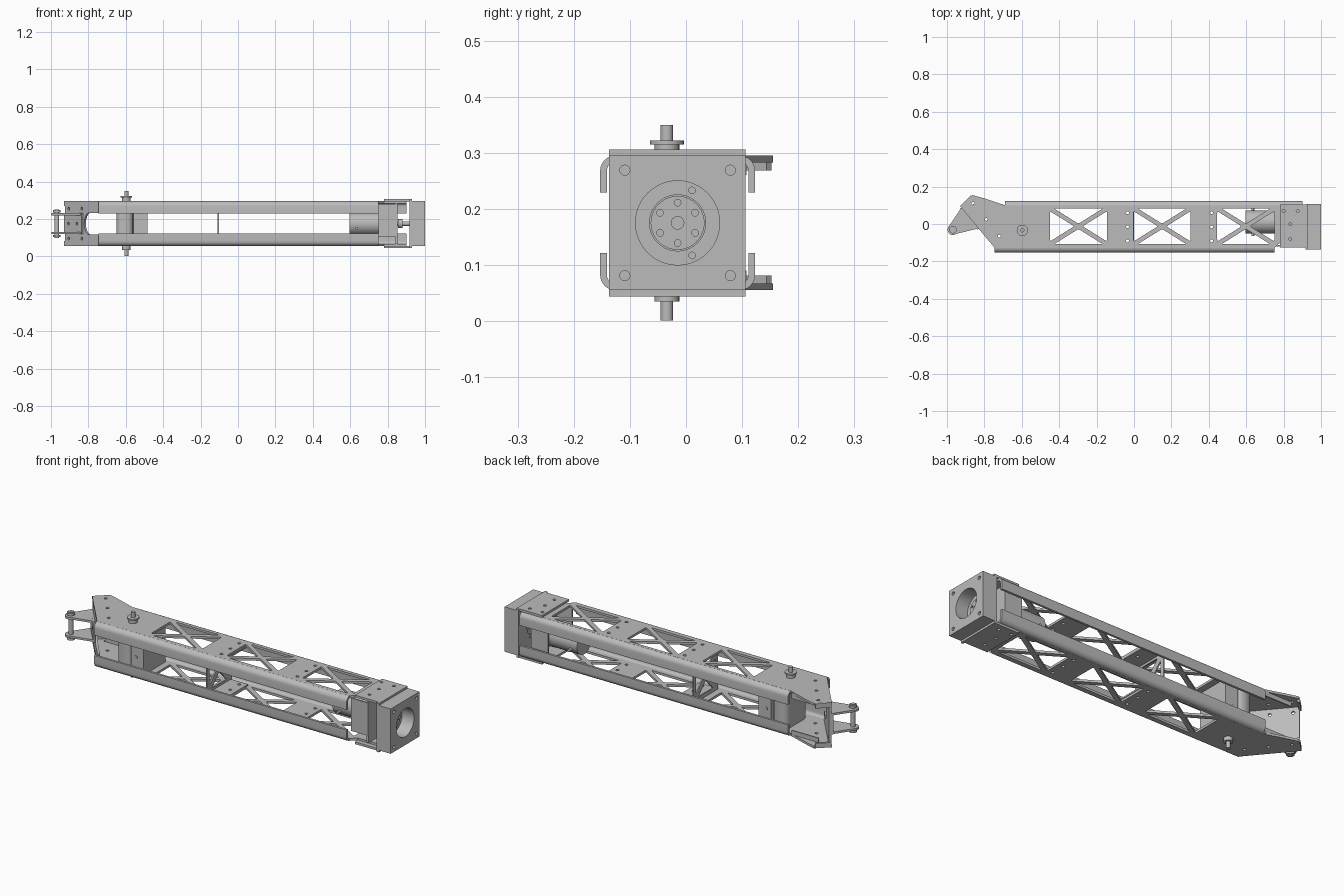
import bpy, bmesh
from math import sin, cos, pi, hypot, radians
from mathutils import Vector, Matrix

cube = bpy.data.objects.get("Cube")
if cube:
    bpy.data.objects.remove(cube)

grey = bpy.data.materials.new("machined_grey")
grey.use_nodes = True
grey.diffuse_color = (0.5, 0.5, 0.5, 1)
grey.node_tree.nodes["Principled BSDF"].inputs["Base Color"].default_value = (0.5, 0.5, 0.5, 1)

X, Y, Z = Vector((1, 0, 0)), Vector((0, 1, 0)), Vector((0, 0, 1))
MID = 0.175      # mid height
CY = -0.015      # centre line in y
T = 0.012        # sheet thickness
TOP = 0.12       # half height of the frame


def finish(name, mesh):
    mesh.materials.clear()
    mesh.materials.append(grey)
    ob = bpy.data.objects.new(name, mesh)
    bpy.context.collection.objects.link(ob)
    bpy.ops.object.select_all(action='DESELECT')
    ob.select_set(True)
    bpy.context.view_layer.objects.active = ob
    bpy.ops.object.shade_smooth_by_angle(angle=radians(35))
    return ob


def circle(x, y, r, n=24):
    return [(x + r * cos(2 * pi * i / n), y + r * sin(2 * pi * i / n)) for i in range(n)]


def rect(x0, x1, y0, y1):
    return [(x0, y0), (x1, y0), (x1, y1), (x0, y1)]


def rounded(pts, r, steps=5):
    """Round every corner of a polygon."""
    out = []
    for i, p in enumerate(pts):
        p = Vector(p)
        a = p + (Vector(pts[i - 1]) - p).normalized() * r
        b = p + (Vector(pts[(i + 1) % len(pts)]) - p).normalized() * r
        for k in range(steps):
            t = k / (steps - 1)
            out.append(tuple(a * (1 - t) ** 2 + p * (2 * t * (1 - t)) + b * t * t))
    return out


def sheet(name, loops, thick, origin, u=X, v=Y):
    """Flat plate: first loop is the outline, the rest are holes."""
    cu = bpy.data.curves.new(name, 'CURVE')
    cu.dimensions, cu.fill_mode, cu.extrude = '2D', 'BOTH', thick / 2
    for loop in loops:
        s = cu.splines.new('POLY')
        s.points.add(len(loop) - 1)
        for pt, (a, b) in zip(s.points, loop):
            pt.co = (a, b, 0, 1)
        s.use_cyclic_u = True
    tmp = bpy.data.objects.new(name, cu)
    bpy.context.collection.objects.link(tmp)
    dg = bpy.context.evaluated_depsgraph_get()
    mesh = bpy.data.meshes.new_from_object(tmp.evaluated_get(dg))
    bpy.data.objects.remove(tmp)
    frame = Matrix((u, v, u.cross(v))).transposed().to_4x4()
    mesh.transform(Matrix.Translation(origin) @ frame)
    bm = bmesh.new()
    bm.from_mesh(mesh)
    bmesh.ops.remove_doubles(bm, verts=bm.verts, dist=1e-5)
    bmesh.ops.recalc_face_normals(bm, faces=bm.faces)
    bm.to_mesh(mesh)
    bm.free()
    return finish(name, mesh)


def cyl(name, start, axis, length, r, n=32):
    bm = bmesh.new()
    m = Matrix.Translation(Vector(start) + axis * length / 2) @ axis.to_track_quat('Z', 'Y').to_matrix().to_4x4()
    bmesh.ops.create_cone(bm, cap_ends=True, segments=n, radius1=r, radius2=r, depth=abs(length), matrix=m)
    mesh = bpy.data.meshes.new(name)
    bm.to_mesh(mesh)
    bm.free()
    return finish(name, mesh)


def truss(x0, x1, y0, y1, w=0.012, r=0.011):
    """Four rounded triangular windows that leave an X of struts."""
    cx, cy, hx, hy = (x0 + x1) / 2, (y0 + y1) / 2, (x1 - x0) / 2, (y1 - y0) / 2
    dx, dy = w * hypot(hx, hy) / hy, w * hypot(hx, hy) / hx
    out = []
    for s in (-1, 1):
        out.append([(cx - hx + dx, cy + s * hy), (cx + hx - dx, cy + s * hy), (cx, cy + s * dy)])
        out.append([(cx + s * hx, cy - hy + dy), (cx + s * hx, cy + hy - dy), (cx + s * dx, cy)])
    return [rounded(t, r) for t in out]


# Long truss sheets, one above and one below, with rolled edges
outline = [(-0.745, -0.128), (-0.93, 0.095), (-0.865, 0.155), (-0.8, 0.137),
           (-0.69, 0.1), (0.9, 0.1), (0.9, -0.1), (0.78, -0.1), (0.75, -0.128)]
holes = []
for x in (-0.45, -0.003, 0.445):
    holes += truss(x, x + 0.306, -0.108, 0.083)
for x in (-0.035, 0.415):
    holes += [circle(x, CY + d, 0.008, 12) for d in (-0.075, 0, 0.075)]
holes += [circle(x, y, 0.008, 12) for x, y in ((-0.86, 0.11), (-0.79, 0.025), (-0.72, -0.065))]

R = 0.027
arc = [i * pi / 12 for i in range(7)]
lip = [(R - R * sin(a), R - R * cos(a)) for a in arc] + [(0, 0.066), (T, 0.066)]
lip += [(R - (R - T) * sin(a), R - (R - T) * cos(a)) for a in reversed(arc)]
for q, tag in ((1, "upper"), (-1, "lower")):
    sheet(tag + "_truss_sheet", [outline] + holes, T, (0, 0, MID + q * (TOP - T / 2)))
    for s, side, x0, x1 in ((-1, "front", -0.745, 0.75), (1, "back", -0.69, 0.9)):
        prof = [(CY + s * (0.138 - d), MID + q * (TOP - h)) for d, h in lip]
        sheet(f"{tag}_{side}_rolled_edge", [prof], x1 - x0, ((x0 + x1) / 2, 0, 0), Y, Z)

    # Pivot pin with collar and washer
    pivot = Vector((-0.597, -0.034, MID))
    for part, h0, h1, r in (("collar", 0.118, 0.14, 0.022), ("washer", 0.14, 0.147, 0.03), ("pin", 0.14, 0.174, 0.011)):
        if part == "washer" and q < 0:
            continue
        cyl(f"{tag}_pivot_{part}", pivot + Z * q * h0, Z * q, h1 - h0, r)

    # Head bracket wing and divider foot
    wing = [rect(0.78, 0.93, -0.125, 0.104)]
    wing += [circle(x, y, 0.008, 12) for x, y in ((0.8, 0.07), (0.875, 0.07), (0.835, 0), (0.835, -0.08))]
    sheet(tag + "_bracket_wing", wing, 0.012, (0, 0, MID + q * 0.125))
    sheet(tag + "_divider_foot", [rect(-0.105, 0, -0.11, 0.085)] +
          [circle(-0.035, CY + d, 0.008, 12) for d in (-0.075, 0, 0.075)], 0.008, (0, 0, MID + q * 0.104))

# Rounded pivot block between the sheets
sheet("pivot_block", [rect(-0.56, -0.485, -0.105, 0.08),
                      ], 0.216, (0, 0, MID))
sheet("pivot_block_nose", [rounded([(-0.65, -0.105), (-0.56, -0.105), (-0.56, 0.08), (-0.65, 0.08)][:4], 0.04)],
      0.216, (0, 0, MID))
for s, y in ((-1, -0.104), (1, 0.079)):
    cyl("pivot_block_screw", (-0.53, y, 0.15), Y * s, 0.004, 0.009, 16)

# Thin cross divider
sheet("cross_divider", [rect(-0.115, 0.09, -0.108, 0.108)] + truss(-0.095, 0.07, -0.088, 0.088, 0.015),
      0.007, (-0.105, 0, MID), Y, Z)

# Slanted end plate with an open slot, and its short back returns
a, b = Vector((-0.925, 0.092, 0)), Vector((-0.745, -0.125, 0))
u = (b - a).normalized()
L = (b - a).length
slot = [(0.2 - 0.04 * sin(t), 0.058 * cos(t)) for t in [i * pi / 8 for i in range(9)]]
bolts = [circle(x, z, 0.008, 12) for x in (0.03, 0.14) for z in (-0.08, 0.08)]
sheet("slanted_end_plate", [[(0, -0.108), (L, -0.108), (L, -0.058)] + slot[::-1] +
                            [(L, 0.058), (L, 0.108), (0, 0.108)]] + bolts, T, a + Z * MID + Vector((0.005, 0.004, 0)), u, Z)
back = (Vector((-0.868, 0.148, 0)) - a).normalized()
for q in (-1, 1):
    sheet("end_return", [rect(0, 0.08, -0.0125, 0.0125)], T, a + Z * (MID + q * 0.106), back, Z)
    sheet("end_gusset", [rect(-0.86, -0.7, -0.003, 0.003)], 0.03, (0, 0.105, MID + q * 0.1), X,
          Y)

# Clevis: base, two tapering lugs and a pin
eye = Vector((-0.968, -0.03, 0))
n_out = Vector((u.y, -u.x, 0))
n_out = n_out if n_out.x < 0 else -n_out
foot0, foot1 = a + u * 0.005, a + u * 0.15
sheet("clevis_base", [rect(0, 0.145, -0.056, 0.056)] + [circle(0.072 + d, 0, 0.008, 12) for d in (-0.035, 0.035)],
      0.01, foot0 + n_out * 0.006 + Z * MID, u, Z)
ang = [i * pi / 8 for i in range(9)]
tip = [eye + 0.029 * (n_out * sin(t) - u * cos(t)) for t in ang]
lug = [(p.x, p.y) for p in [foot0] + tip + [foot1]]
for q in (-1, 1):
    sheet("clevis_lug", [lug], 0.011, (0, 0, MID + q * 0.05))
    cyl("clevis_pin_head", eye + Z * (MID + q * 0.06), Z * q, 0.012, 0.02)
cyl("clevis_pin", eye + Z * (MID - 0.076), Z, 0.152, 0.012)

# Hollow head block and bracket web
corners = [circle(CY + sy * 0.094, MID + sz * 0.094, 0.009, 16) for sy in (-1, 1) for sz in (-1, 1)]
sheet("head_block", [rect(-0.137, 0.106, 0.055, 0.295), circle(CY, MID, 0.075, 48)] + corners,
      0.07, (0.965, 0, 0), Y, Z)
sheet("bracket_web", [rect(-0.137, 0.106, 0.044, 0.306), circle(CY, MID, 0.05, 40)] +
      [circle(0.011, MID + q * 0.058, 0.006, 12) for q in (-1, 1)], 0.014, (0.923, 0, 0), Y, Z)

# Output flange with bolt circle, and drive shaft
ring = [circle(CY + 0.036 * sin(k * pi / 3), MID + 0.036 * cos(k * pi / 3), 0.006, 12) for k in range(6)]
sheet("output_flange", [circle(CY, MID, 0.048, 40)] + ring, 0.016, (0.93, 0, 0), Y, Z)
cyl("output_shaft", (0.84, CY, MID), X, 0.105, 0.012)
cyl("shaft_coupling", (0.855, CY, MID), X, 0.025, 0.024)

# Drive motor with terminals, held by a folded mount
cyl("motor_body", (0.595, 0.01, MID), X, 0.165, 0.062, 40)
cyl("motor_gearbox", (0.755, 0.005, MID), X, 0.085, 0.066, 40)
for s in (-1, 1):
    cyl("motor_terminal", (0.635, 0.01 + s * 0.055, 0.15), Y * s, 0.02, 0.008, 12)
sheet("motor_mount_plate", [rect(-0.115, 0.09, -0.108, 0.108)], T, (0.848, 0, MID), Y, Z)
for y in (-0.115, 0.088):
    sheet("motor_mount_side", [rect(0.752, 0.852, -0.07, 0.105)], 0.008, (0, y, MID), X, Z)
